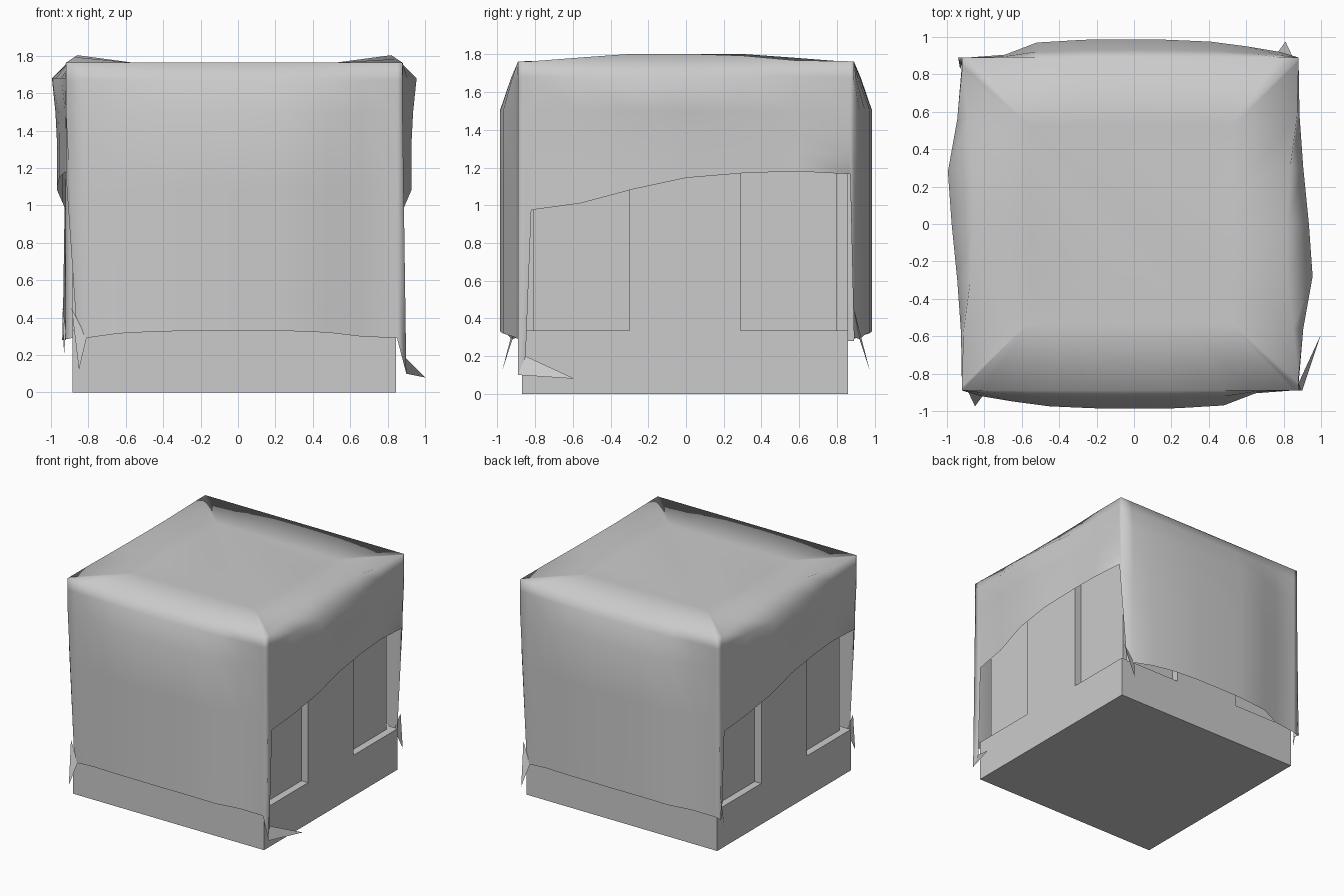
import bpy, bmesh

if "Cube" in bpy.data.objects:
    bpy.data.objects.remove(bpy.data.objects["Cube"])

CX = -0.02  # the box sits slightly left of the origin


def new_object(name, bm, smooth=False):
    me = bpy.data.meshes.new(name)
    bmesh.ops.recalc_face_normals(bm, faces=bm.faces)
    bm.to_mesh(me)
    bm.free()
    if smooth:
        for p in me.polygons:
            p.use_smooth = True
    ob = bpy.data.objects.new(name, me)
    bpy.context.collection.objects.link(ob)
    return ob


def box(name, hx, hy, z0, z1):
    bm = bmesh.new()
    bmesh.ops.create_cube(bm, size=1)
    for v in bm.verts:
        v.co = (CX + v.co.x * 2 * hx, v.co.y * 2 * hy - 0.005,
                z0 + (v.co.z + 0.5) * (z1 - z0))
    return new_object(name, bm)


# Box: base slab, recessed body, crossing middle bands, top slab
box("base", 0.865, 0.865, 0, 0.335)
box("body", 0.805, 0.805, 0.33, 1.60)
box("side_band", 0.865, 0.295, 0.33, 1.60)
box("front_band", 0.295, 0.865, 0.33, 1.60)
box("lid", 0.865, 0.865, 1.45, 1.745)

# Cloth columns: position along the side, bulge, hem height
FRONT = [(-0.90, 0, 0.30), (-0.80, 0.03, 0.29), (-0.62, 0.06, 0.315),
         (-0.43, 0.085, 0.325), (-0.2, 0.095, 0.33), (0.0, 0.097, 0.33),
         (0.25, 0.095, 0.33), (0.50, 0.08, 0.32), (0.67, 0.015, 0.30),
         (0.87, 0, 0.29), (0.90, 0, 0.10)]
# Side columns also carry the lift of the top ridge
SIDE = [(-0.85, 0, 0.20, 0), (-0.82, 0.003, 0.975, 0), (-0.56, 0.025, 1.01, 0.02),
        (-0.28, 0.075, 1.085, 0.04), (0.0, 0.055, 1.145, 0.04),
        (0.30, 0.025, 1.17, 0.03), (0.58, 0.005, 1.18, 0.005),
        (0.87, 0, 1.165, 0)]
TOP = 1.763


def half_columns():
    cols = []
    for u, b, zb in FRONT:
        drift = 0.06 if u < -0.85 else (0.02 if u > 0.88 else 0)
        col = [(u * 0.6, -0.53, TOP), (u, -0.89, TOP),
               (u, -0.89 - 0.4 * b, 1.67), (u, -0.89 - b, 1.5)]
        for f in (0.35, 0.7, 1):
            col.append((u + drift * f, -0.89 - b, 1.5 + (zb - 1.5) * f))
        cols.append(col)
    for v, b, zb, lift in SIDE:
        col = [(0.54, v * 0.6, TOP), (0.9 - 1.5 * lift, v, TOP + lift),
               (0.9 + b, v, 1.68), (0.9 + 0.75 * b, v, 1.5)]
        for f in (0.35, 0.7, 1):
            col.append((0.9 + 0.65 * b, v, 1.5 + (zb - 1.5) * f))
        cols.append(col)
    return cols


# Draped cloth: the second half is the first turned by 180 degrees
bm = bmesh.new()
cols = []
for s in (1, -1):
    for col in half_columns():
        cols.append([bm.verts.new((CX + s * x, s * y, z if s > 0 else max(z, 0.28)))
                     for x, y, z in col])
n = len(cols)
for i in range(n):
    a, b = cols[i], cols[(i + 1) % n]
    for k in range(len(a) - 1):
        bm.faces.new((a[k], b[k], b[k + 1], a[k + 1]))
bm.faces.new([c[0] for c in cols])
new_object("cloth", bm, smooth=True)

# Loose hem corners
bm = bmesh.new()


def tip(*pts):
    bm.faces.new([bm.verts.new(p) for p in pts])


tip((0.90, -0.89, 0.10), (0.88, -0.85, 0.20), (1.0, -0.59, 0.08))
for s in (1, -1):
    tip(*[(CX + s * x, s * y, z) for x, y, z in
          ((-0.87, -0.89, 0.45), (-0.79, -0.92, 0.29), (-0.83, -0.975, 0.12))])
tip((-0.94, 0.89, 0.45), (-0.92, 0.85, 0.33), (-0.93, 0.83, 0.20))
new_object("cloth_corner_tips", bm)
